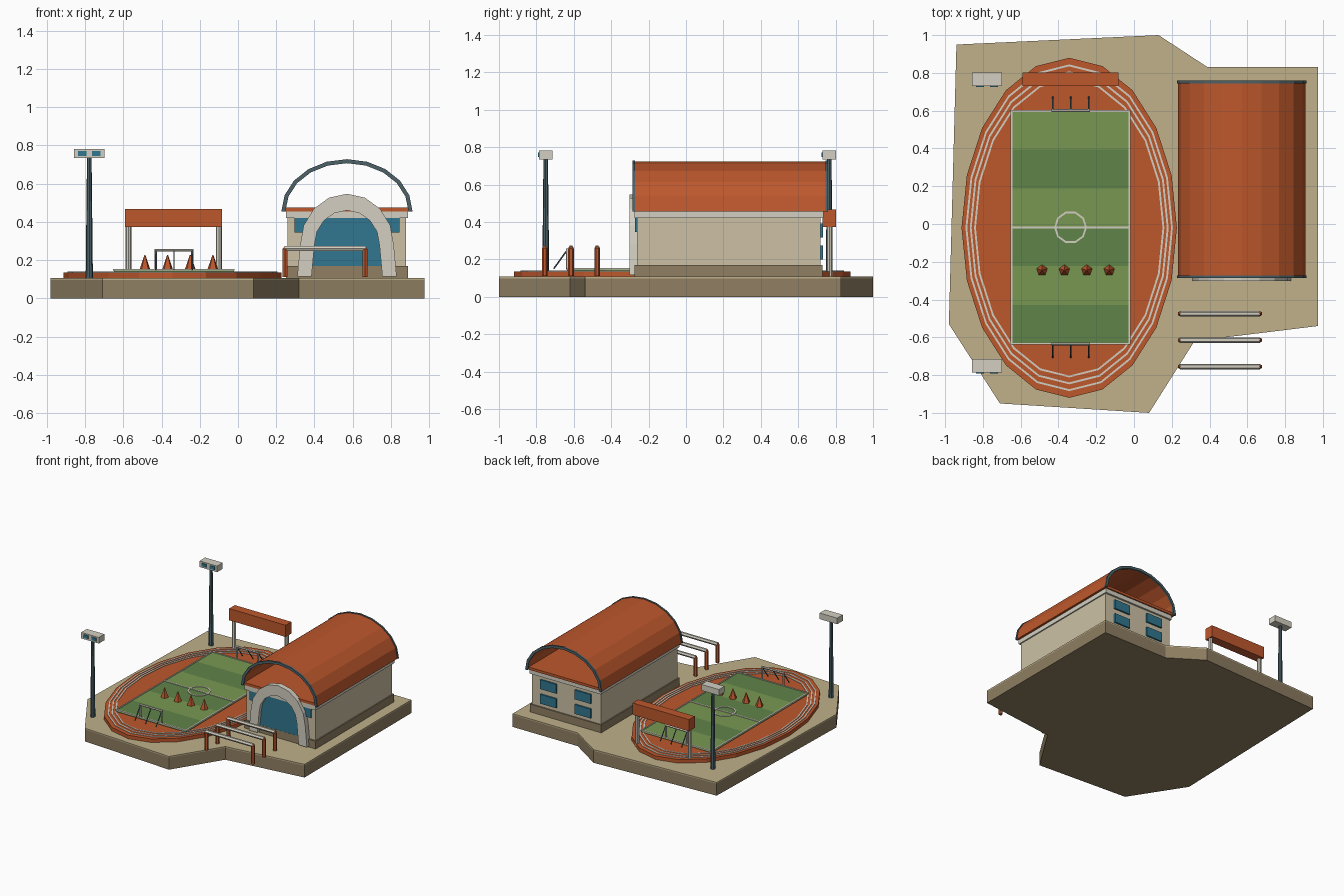
import bpy, bmesh, math
from mathutils import Vector

if "Cube" in bpy.data.objects:
    bpy.data.objects.remove(bpy.data.objects["Cube"])

def mat(name, r, g, b):
    m = bpy.data.materials.new(name)
    m.diffuse_color = [(c / 255) ** 2.2 for c in (r, g, b)] + [1]
    m.use_nodes = True
    m.node_tree.nodes["Principled BSDF"].inputs["Base Color"].default_value = m.diffuse_color
    return m

ORANGE = mat("clay_orange", 188, 88, 48)
TAN = mat("sand", 190, 175, 138)
SOIL = mat("soil", 142, 126, 98)
WALL = mat("wall_cream", 204, 192, 164)
WHITE = mat("off_white", 210, 206, 192)
STEEL = mat("steel", 78, 98, 104)
TEAL = mat("glass_teal", 52, 118, 142)
LIGHT = mat("grass_light", 120, 150, 82)
DARK = mat("grass_dark", 96, 130, 74)

def finish(name, bm, m):
    bmesh.ops.recalc_face_normals(bm, faces=bm.faces)
    me = bpy.data.meshes.new(name)
    bm.to_mesh(me)
    bm.free()
    me.materials.append(m)
    ob = bpy.data.objects.new(name, me)
    bpy.context.collection.objects.link(ob)
    return ob

def box(name, x0, x1, y0, y1, z0, z1, m):
    bm = bmesh.new()
    bmesh.ops.create_cube(bm, size=1)
    for v in bm.verts:
        v.co = ((x0 + x1) / 2 + v.co.x * (x1 - x0),
                (y0 + y1) / 2 + v.co.y * (y1 - y0),
                (z0 + z1) / 2 + v.co.z * (z1 - z0))
    return finish(name, bm, m)

def rod(name, a, b, r1, r2, m, n=8):
    a, b = Vector(a), Vector(b)
    bm = bmesh.new()
    bmesh.ops.create_cone(bm, cap_ends=True, segments=n, radius1=r1, radius2=r2, depth=(b - a).length)
    q = Vector((0, 0, 1)).rotation_difference(b - a)
    for v in bm.verts:
        v.co = q @ v.co + (a + b) / 2
    return finish(name, bm, m)

def extrude(name, pts, vec, m):
    """Closed outline of 3D points swept along vec."""
    bm = bmesh.new()
    f = bm.faces.new([bm.verts.new(p) for p in pts])
    r = bmesh.ops.extrude_face_region(bm, geom=[f])
    bmesh.ops.translate(bm, vec=vec, verts=[g for g in r["geom"] if isinstance(g, bmesh.types.BMVert)])
    return finish(name, bm, m)

def band(name, inner, outer, vec, m, closed):
    """Strip between two matching paths, swept along vec."""
    bm = bmesh.new()
    vec, n = Vector(vec), len(inner)
    rows = [[bm.verts.new(p) for p in (Vector(i), Vector(o), Vector(o) + vec, Vector(i) + vec)]
            for i, o in zip(inner, outer)]
    for k in range(n if closed else n - 1):
        a, b = rows[k], rows[(k + 1) % n]
        for j in range(4):
            bm.faces.new((a[j], a[(j + 1) % 4], b[(j + 1) % 4], b[j]))
    if not closed:
        bm.faces.new(rows[0])
        bm.faces.new(rows[-1])
    return finish(name, bm, m)

def oval(cx, cy, rx, ry, z, n):
    return [(cx + rx * math.cos(2 * math.pi * i / n), cy + ry * math.sin(2 * math.pi * i / n), z) for i in range(n)]

def arch(cx, z, rx, rz, y, n=10):
    return [(cx + rx * math.cos(math.pi * i / n), y, z + rz * math.sin(math.pi * i / n)) for i in range(n + 1)]

# Ground slab
outline = [(-.94, .95), (.13, 1), (.39, .83), (.975, .83), (.975, -.54), (.32, -.62),
           (.08, -1), (-.71, -.95), (-.98, -.53)]
extrude("ground_soil", [(x, y, 0) for x, y in outline], (0, 0, .097), SOIL)
extrude("ground_top", [(x, y, .097) for x, y in outline], (0, 0, .01), TAN)

# Running track and lane lines
TX, TY = -.343, -.02
extrude("track", oval(TX, TY, .57, .9, .1, 20), (0, 0, .036), ORANGE)
for i, s in enumerate((.955, .915, .875)):
    band(f"lane_line_{i}", oval(TX, TY, .57 * s - .005, .9 * s - .005, .134, 20),
         oval(TX, TY, .57 * s + .005, .9 * s + .005, .134, 20), (0, 0, .006), WHITE, True)

# Striped field with markings
FX0, FX1, FY0, FY1, FZ = -.65, -.022, -.635, .6, .15
step = (FY1 - FY0) / 6
for i in range(6):
    box(f"grass_stripe_{i}", FX0, FX1, FY0 + i * step, FY0 + (i + 1) * step, .13, FZ, LIGHT if i % 2 else DARK)
FX, FY = (FX0 + FX1) / 2, (FY0 + FY1) / 2
def corners(d):
    return [(FX0 - d, FY0 - d, FZ - .004), (FX1 + d, FY0 - d, FZ - .004),
            (FX1 + d, FY1 + d, FZ - .004), (FX0 - d, FY1 + d, FZ - .004)]
band("border_line", corners(-.006), corners(.004), (0, 0, .008), WHITE, True)
box("halfway_line", FX0, FX1, FY - .005, FY + .005, FZ - .004, FZ + .004, WHITE)
band("centre_circle", oval(FX, FY, .077, .077, FZ - .004, 10), oval(FX, FY, .087, .087, FZ - .004, 10),
     (0, 0, .008), WHITE, True)

# Goals with sloping rear braces
for side, y, d in (("front", FY0, -1), ("back", FY1, 1)):
    for i, x in enumerate((-.43, -.335, -.24)):
        if i != 1:
            rod(f"{side}_goal_post_{i}", (x, y, .145), (x, y, .252), .007, .007, WHITE, 6)
        rod(f"{side}_goal_brace_{i}", (x, y, .25), (x, y + d * .072, .15), .004, .004, STEEL, 6)
    rod(f"{side}_goal_crossbar", (-.437, y, .252), (-.233, y, .252), .008, .008, WHITE, 6)

# Training cones
for i in range(4):
    x = -.487 + i * .1185
    rod(f"training_cone_{i}", (x, -.245, FZ), (x, -.245, .226), .03, .003, ORANGE, 5)

# Scoreboard
box("scoreboard_panel", -.59, -.083, .73, .803, .372, .467, ORANGE)
for i, x in enumerate((-.573, -.1)):
    rod(f"scoreboard_post_{i}", (x, .767, .1), (x, .767, .375), .016, .016, WHITE)

# Floodlights
for side, y in (("front", -.75), ("back", .766)):
    rod(f"{side}_light_pole", (-.778, y, .1), (-.778, y, .74), .019, .012, STEEL)
    box(f"{side}_light_head", -.857, -.699, y - .036, y + .036, .733, .782, WHITE)
    for i, x in enumerate((-.815, -.741)):
        box(f"{side}_lamp_{i}", x - .022, x + .022, y - .041, y - .03, .746, .772, TEAL)

# Hall body
CX = .57
box("hall_plinth", CX - .32, CX + .32, -.275, .73, .1, .17, SOIL)
box("hall_walls", CX - .31, CX + .31, -.262, .72, .16, .43, WALL)
box("hall_eaves", CX - .32, CX + .32, -.275, .735, .42, .455, WHITE)
box("roof_base", CX - .33, CX + .33, -.275, .745, .455, .476, ORANGE)

# Open barrel roof with steel rims at both ends
band("barrel_roof", arch(CX, .455, .325, .255, -.275), arch(CX, .455, .338, .268, -.275), (0, 1.02, 0), ORANGE, False)
for side, y in (("front", -.287), ("back", .745)):
    band(f"{side}_roof_rim", arch(CX, .455, .322, .252, y), arch(CX, .455, .343, .273, y), (0, .014, 0), STEEL, False)

# Entrance portal and door
def portal(rx, rz):
    p = arch(CX, .28, rx, rz, -.302, 8)
    return [(CX + rx + .015, -.302, .115)] + p + [(CX - rx - .015, -.302, .115)]
band("entrance_portal", portal(.17, .18), portal(.245, .267), (0, .042, 0), WHITE, False)
box("entrance_door", CX - .185, CX + .185, -.274, -.255, .168, .432, TEAL)

# Windows at the back, upper pair also on the front
for i, x in enumerate((CX - .155, CX + .155)):
    for j, z in enumerate((.2, .318)):
        box(f"back_window_{i}_{j}", x - .072, x + .072, .71, .733, z, z + .075, TEAL)
for i, x in enumerate((CX - .215, CX + .215)):
    box(f"front_window_{i}", x - .06, x + .06, -.272, -.255, .345, .42, TEAL)

# Hurdles
for i in range(3):
    y = -.475 - i * .14
    for j, x in enumerate((.246, .664)):
        rod(f"hurdle_{i}_post_{j}", (x, y, .112), (x, y, .258), .015, .015, ORANGE, 6)
        rod(f"hurdle_{i}_cap_{j}", (x, y, .258), (x, y, .274), .015, .002, ORANGE, 6)
    rod(f"hurdle_{i}_bar", (.243, y, .261), (.667, y, .261), .015, .015, WHITE, 6)
